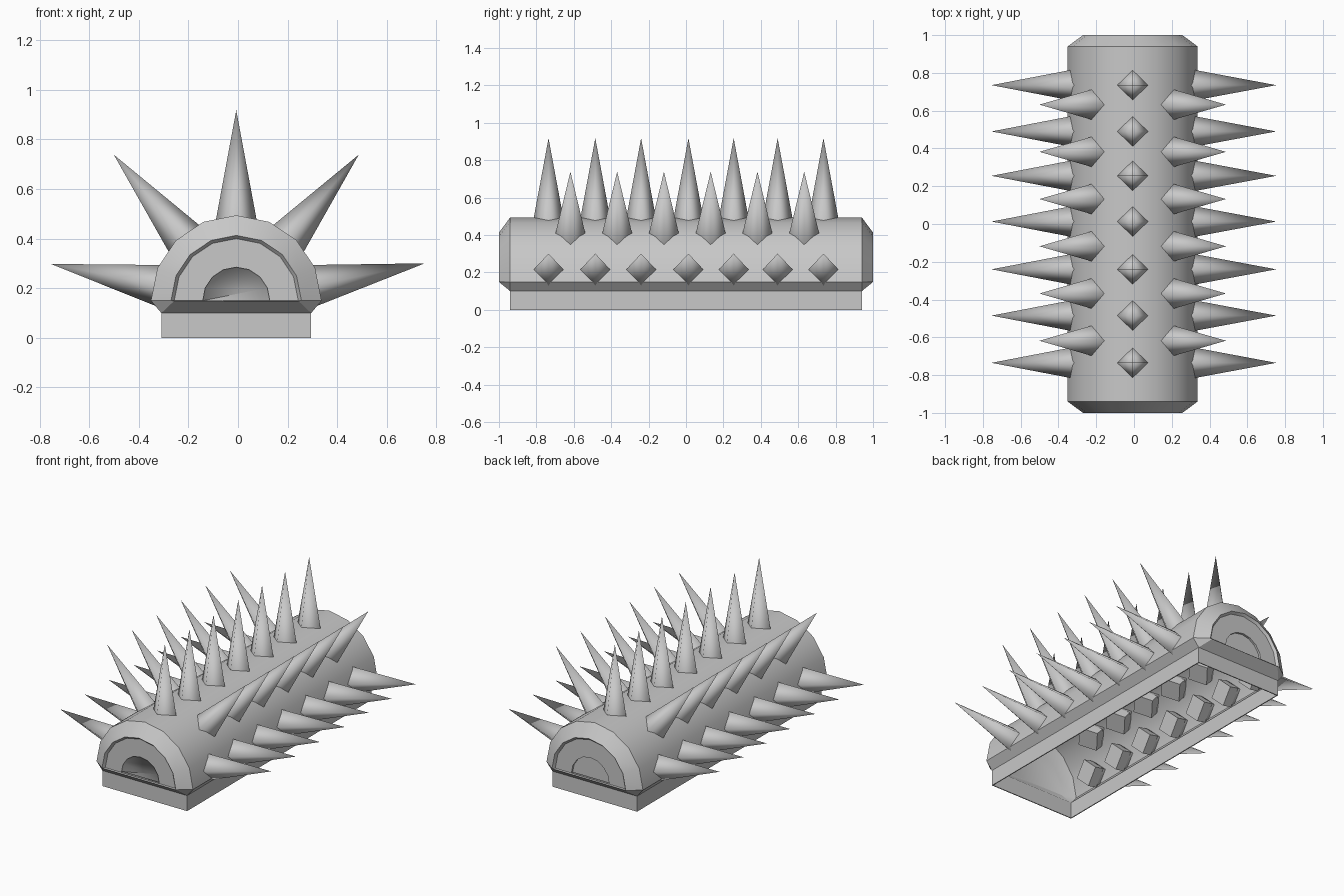
import bpy, bmesh
from math import sin, cos, pi, radians
from mathutils import Vector, Matrix

cube = bpy.data.objects.get("Cube")
if cube:
    bpy.data.objects.remove(cube, do_unlink=True)

CX, CZ, SEG = -0.007, 0.15, 8      # arch centre and sides of the half round

grey = bpy.data.materials.new("Plain grey")
grey.use_nodes = True
GREY = (0.58, 0.58, 0.58, 1)
grey.diffuse_color = GREY
grey.node_tree.nodes["Principled BSDF"].inputs["Base Color"].default_value = GREY


def finish(name, bm, angle=None):
    mesh = bpy.data.meshes.new(name)
    bm.to_mesh(mesh)
    bm.free()
    mesh.materials.append(grey)
    obj = bpy.data.objects.new(name, mesh)
    bpy.context.collection.objects.link(obj)
    if angle:
        bpy.ops.object.select_all(action='DESELECT')
        obj.select_set(True)
        bpy.context.view_layer.objects.active = obj
        bpy.ops.object.shade_smooth_by_angle(angle=radians(angle))


def arch(bm, r, y):
    """Half round row of vertices, from left to right."""
    return [bm.verts.new((CX - r * cos(pi * i / SEG), y, CZ + r * sin(pi * i / SEG)))
            for i in range(SEG + 1)]


def footed_arch(bm, r, x, y, z):
    """Arch with a lower corner at each end, left to right."""
    left, right = [bm.verts.new((CX + s * x, y, z)) for s in (-1, 1)]
    return [left] + arch(bm, r, y) + [right]


def loft(bm, a, b, closed=False):
    n = len(a)
    for i in range(n if closed else n - 1):
        j = (i + 1) % n
        bm.faces.new((a[i], b[i], b[j], a[j]))


# Rounded body shell, open below, with chamfered and stepped ends
bm = bmesh.new()
full = []
for s in (-1, 1):
    outer = footed_arch(bm, 0.344, 0.302, 0.94 * s, 0.10)
    rim = footed_arch(bm, 0.263, 0.25, s, CZ - 0.001)
    step = arch(bm, 0.25, 0.985 * s)
    hub = arch(bm, 0.135, 0.985 * s)
    loft(bm, outer, rim, True)
    loft(bm, rim[1:-1], step)
    loft(bm, step, hub)
    bm.faces.new((rim[0], rim[1], step[0], hub[0], hub[-1], step[-1], rim[-2], rim[-1]))
    full.append(outer)
loft(bm, full[0], full[1])
bmesh.ops.recalc_face_normals(bm, faces=bm.faces)
if max(bm.faces, key=lambda f: f.calc_center_median().z).normal.z < 0:
    bmesh.ops.reverse_faces(bm, faces=bm.faces)
finish("body_shell", bm, 28)

# Shallow half round wells in the ends, the front one softly shaded
for name, s in (("front_well", -1), ("back_well", 1)):
    bm = bmesh.new()
    hub, well = arch(bm, 0.135, 0.985 * s), arch(bm, 0.135, 0.972 * s)
    loft(bm, hub, well)
    disc = bm.faces.new(well[:-1])
    bm.faces.new((well[0], well[-2], well[-1]))
    bmesh.ops.recalc_face_normals(bm, faces=bm.faces)
    if disc.normal.y * s < 0:
        bmesh.ops.reverse_faces(bm, faces=bm.faces)
    for f in bm.faces:
        f.smooth = s < 0
    bm.edges.get((well[0], well[-2])).smooth = False
    finish(name, bm)

# Thin lining seen through the open underside
bm = bmesh.new()
full = []
for s in (-1, 1):
    outer = footed_arch(bm, 0.336, 0.296, 0.934 * s, 0.10)
    end = footed_arch(bm, 0.258, 0.246, 0.964 * s, CZ - 0.001)
    loft(bm, outer, end, True)
    bm.faces.new(end)
    full.append(outer)
loft(bm, full[0], full[1])
bmesh.ops.recalc_face_normals(bm, faces=bm.faces)
# Point the lining inwards
if max(bm.faces, key=lambda f: f.calc_center_median().z).normal.z > 0:
    bmesh.ops.reverse_faces(bm, faces=bm.faces)
finish("inner_lining", bm, 28)

# Open rectangular base frame with thin walls
bm = bmesh.new()


def rectangle(x, y, z):
    return [bm.verts.new((CX + a * x, b * y, z))
            for a, b in ((-1, -1), (1, -1), (1, 1), (-1, 1))]


loops = [rectangle(x, y, z) for x, y, z in ((0.302, 0.94, 0.103), (0.302, 0.94, 0),
                                            (0.296, 0.934, 0), (0.296, 0.934, 0.103))]
for k in range(4):
    loft(bm, loops[k], loops[(k + 1) % 4], True)
bmesh.ops.recalc_face_normals(bm, faces=bm.faces)
finish("base_frame", bm)


# Four sided spikes, each with a square root reaching inside the shell
def spike(name, degrees, y, tip=0.768):
    bm = bmesh.new()
    root, base = [[bm.verts.new((0.085 * cos(k * pi / 2), 0.085 * sin(k * pi / 2), height))
                   for k in range(4)] for height in (0.25, 0.31)]
    loft(bm, root, base, True)
    bm.faces.new(root)
    point = bm.verts.new((0, 0, tip))
    for k in range(4):
        a, b = base[k], base[(k + 1) % 4]
        bm.faces.new((a, b, point)).smooth = True
        bm.edges.get((a, b)).smooth = False
    bmesh.ops.recalc_face_normals(bm, faces=bm.faces)
    bm.transform(Matrix.Translation(Vector((CX, y, CZ)))
                 @ Matrix.Rotation(radians(degrees), 4, 'Y'))
    finish(name, bm)


for i, y in enumerate((-0.735, -0.485, -0.24, 0.013, 0.255, 0.49, 0.735)):
    spike(f"top_spike_{i + 1}", 0, y)
    spike(f"left_low_spike_{i + 1}", 78.8, y, 0.775)
    spike(f"right_low_spike_{i + 1}", -78.8, y, 0.762)
for i in range(6):
    y = (i - 2.5) * 0.25 + 0.007
    spike(f"left_high_spike_{i + 1}", 40, y)
    spike(f"right_high_spike_{i + 1}", -40, y)
